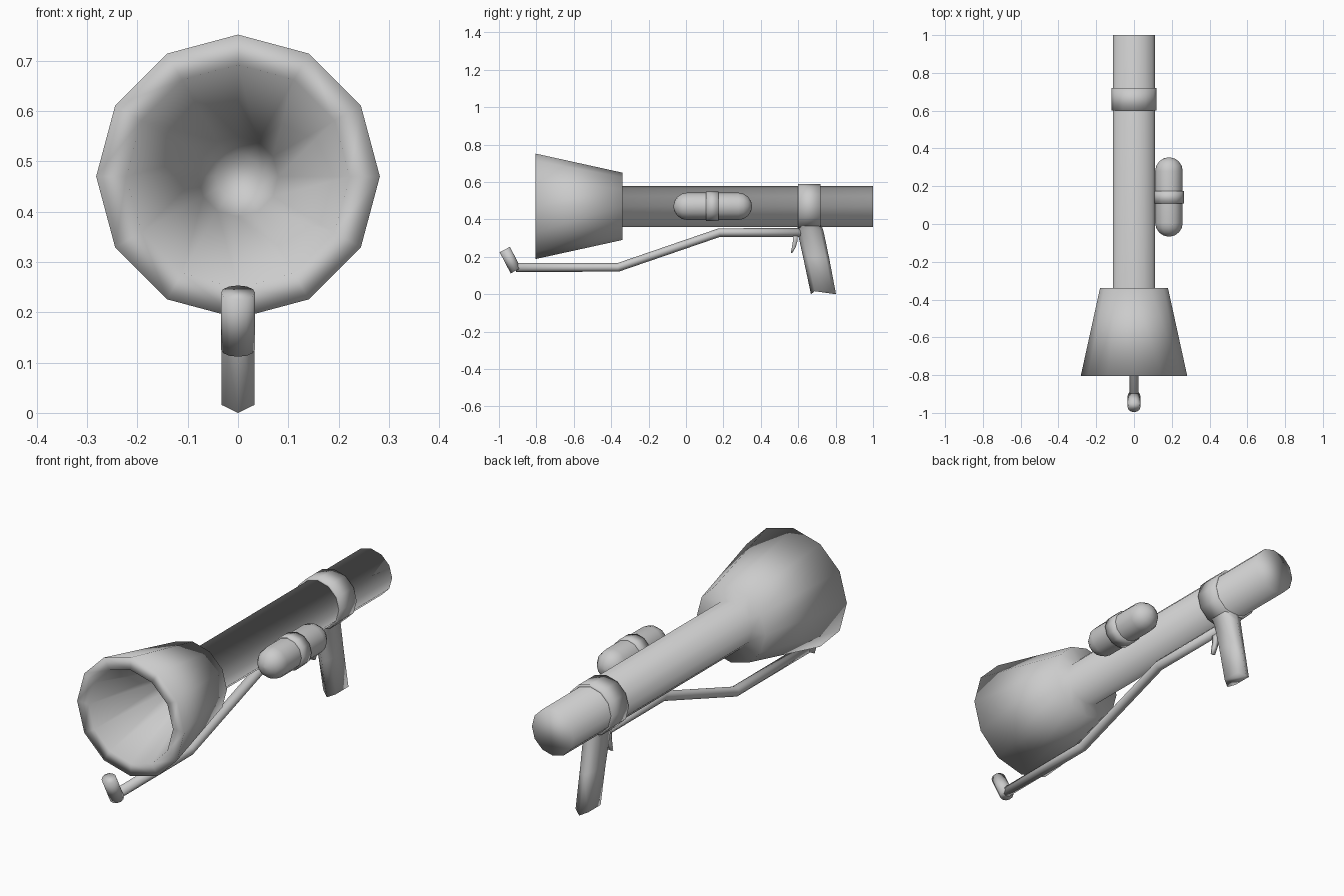
import bpy, bmesh, math
from mathutils import Vector

if "Cube" in bpy.data.objects:
    bpy.data.objects.remove(bpy.data.objects["Cube"])

AXIS_Z = 0.47   # height of the barrel axis


def loft(name, rings, closed=False):
    """Skin a list of equal-length point rings; cap both ends unless closed."""
    bm = bmesh.new()
    vr = [[bm.verts.new(p) for p in ring] for ring in rings]
    n = len(vr[0])
    pairs = list(zip(vr, vr[1:])) + ([(vr[-1], vr[0])] if closed else [])
    for a, b in pairs:
        for i in range(n):
            j = (i + 1) % n
            bm.faces.new((a[i], a[j], b[j], b[i]))
    if not closed:
        bm.faces.new(vr[0])
        bm.faces.new(vr[-1])
    bmesh.ops.recalc_face_normals(bm, faces=bm.faces)
    for f in bm.faces:
        f.smooth = True
    me = bpy.data.meshes.new(name)
    bm.to_mesh(me)
    bm.free()
    ob = bpy.data.objects.new(name, me)
    bpy.context.collection.objects.link(ob)
    return ob


def lathe(name, profile, x=0.0, n=12):
    """Revolve (y, radius) pairs round the line parallel to y at (x, AXIS_Z)."""
    return loft(name, [[(x + r * math.sin(2 * math.pi * i / n), y,
                         AXIS_Z + r * math.cos(2 * math.pi * i / n))
                        for i in range(n)] for y, r in profile])


def pipe(name, path, rx, rn, n=10):
    """Sweep an ellipse along (y, z) points with mitred joints."""
    pts = [Vector(p) for p in path]
    rings = []
    for k, p in enumerate(pts):
        a = (p - pts[max(k - 1, 0)]).normalized()
        b = (pts[min(k + 1, len(pts) - 1)] - p).normalized()
        t = (a + b).normalized()
        nrm = Vector((-t.y, t.x))
        rings.append([(rx * math.sin(2 * math.pi * i / n),
                       p.x + nrm.x * rn * math.cos(2 * math.pi * i / n),
                       p.y + nrm.y * rn * math.cos(2 * math.pi * i / n))
                      for i in range(n)])
    return loft(name, rings)


# barrel with flared horn, stepped shoulder and hollow funnel
lathe("barrel_horn", [(1.0, 0.11), (-0.34, 0.11), (-0.34, 0.18), (-0.805, 0.282),
                      (-0.805, 0.222), (-0.36, 0.08), (-0.26, 0.045)])

# clamp band around the barrel
lathe("clamp_band", [(0.6, 0.11), (0.6, 0.12), (0.72, 0.12), (0.72, 0.11)])

# grip: neck flowing out of the band, then a slanted hexagonal handle
grip = []
for z, front, rear, w in [(0.42, 0.6, 0.72, 0.108), (0.37, 0.597, 0.725, 0.066),
                          (0.325, 0.598, 0.738, 0.037), (0.18, 0.63, 0.768, 0.033),
                          (0.0, 0.668, 0.802, 0.033)]:
    s = z + 0.016
    grip.append([(0, front, z), (w, front + 0.02, s), (w, rear - 0.02, s),
                 (0, rear, z), (-w, rear - 0.02, s), (-w, front + 0.02, s)])
loft("grip", grip)

# trigger: small curved tongue
loft("trigger", [[(-0.01, y - d, z), (0.01, y - d, z), (0.01, y + d, z), (-0.01, y + d, z)]
                 for y, z, d in [(0.585, 0.32, 0.014), (0.583, 0.28, 0.012),
                                 (0.576, 0.25, 0.01), (0.564, 0.22, 0.004)]])

# bent fuel pipe and tilted nozzle at its tip
pipe("fuel_pipe", [(0.63, 0.33), (0.18, 0.33), (-0.365, 0.143), (-0.91, 0.143)], 0.025, 0.023)
pipe("pilot_nozzle", [(-0.969, 0.239), (-0.91, 0.126)], 0.034, 0.031, 12)

# side canister with rounded ends and its strap
R, Y0, Y1 = 0.073, -0.067, 0.353
arc = [(R * (1 - math.cos(a)), R * math.sin(a))
       for a in [math.radians(d) for d in (4, 22.5, 45, 67.5, 90)]]
lathe("side_canister", [(Y0 + d, r) for d, r in arc] +
      [(Y1 - d, r) for d, r in reversed(arc)], x=0.185)
lathe("canister_strap", [(0.108, 0.07), (0.108, 0.079), (0.175, 0.079), (0.175, 0.07)], x=0.185)
